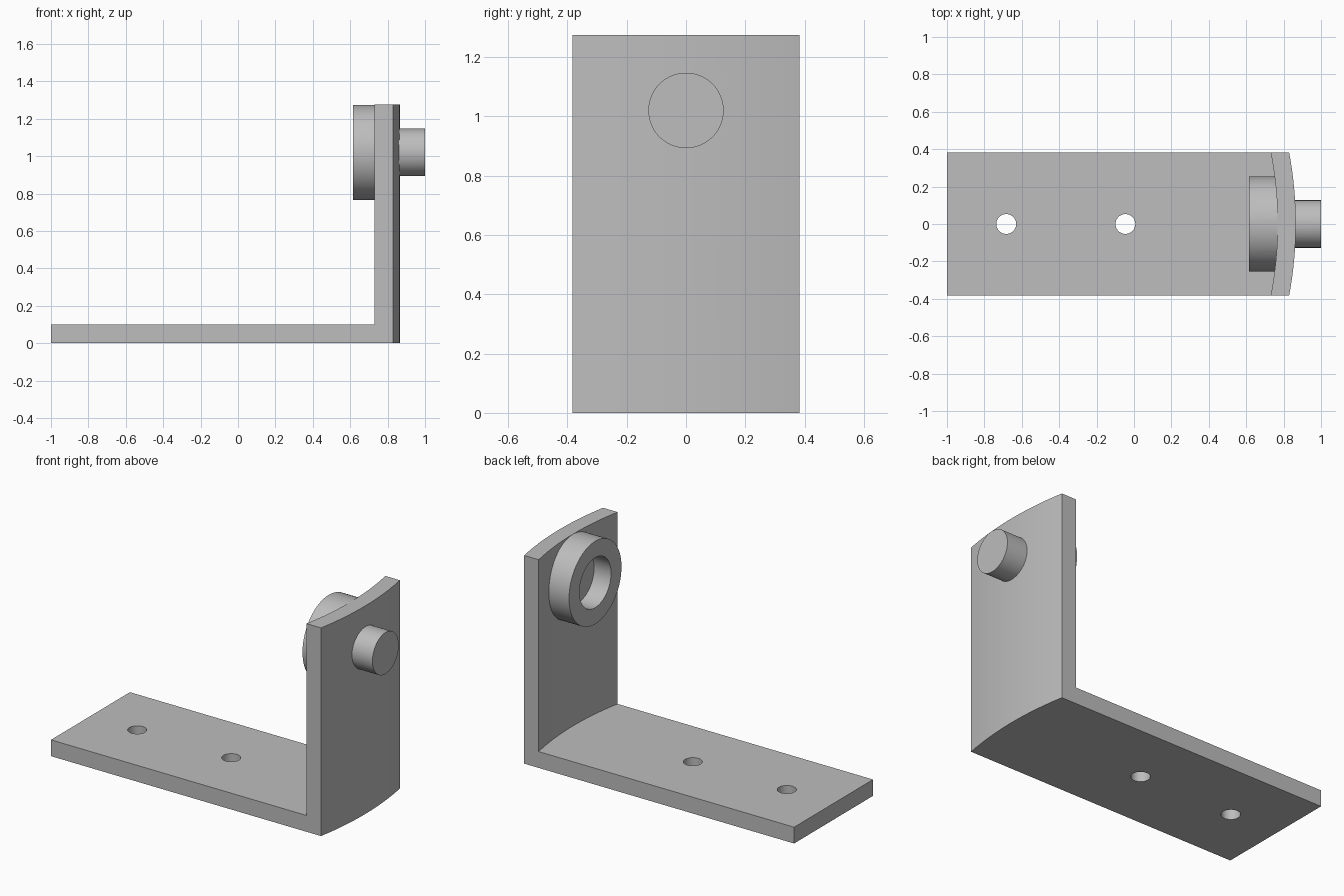
import bpy, bmesh, math
from mathutils import Matrix

cube = bpy.data.objects.get("Cube")
if cube:
    bpy.data.objects.remove(cube, do_unlink=True)

grey = bpy.data.materials.new("plain grey")
grey.use_nodes = True
COLOUR = (0.51, 0.51, 0.51, 1)
grey.diffuse_color = COLOUR
grey.node_tree.nodes["Principled BSDF"].inputs["Base Color"].default_value = COLOUR

HALF_W = 0.382      # half the bracket depth
HEIGHT = 1.275
BORE_Z = 1.02
ARC_X = -1.215      # centre of the wall's curvature


def finish(bm, name):
    bmesh.ops.recalc_face_normals(bm, faces=bm.faces)
    mesh = bpy.data.meshes.new(name)
    bm.to_mesh(mesh)
    bm.free()
    mesh.materials.append(grey)
    obj = bpy.data.objects.new(name, mesh)
    bpy.context.collection.objects.link(obj)
    return obj


def prism(name, outline, height):
    bm = bmesh.new()
    face = bm.faces.new([bm.verts.new((x, y, 0)) for x, y in outline])
    top = bmesh.ops.extrude_face_region(bm, geom=[face])["geom"]
    verts = [v for v in top if isinstance(v, bmesh.types.BMVert)]
    bmesh.ops.translate(bm, verts=verts, vec=(0, 0, height))
    return finish(bm, name)


def cylinder(name, radius, start, end, axis, centre, sides=64):
    """Cylinder from start to end along the X or Z axis."""
    bm = bmesh.new()
    bmesh.ops.create_cone(bm, cap_ends=True, segments=sides, radius1=radius,
                          radius2=radius, depth=end - start)
    middle = (start + end) / 2
    if axis == "X":
        turn = Matrix.Translation((middle, 0, centre)) @ Matrix.Rotation(math.pi / 2, 4, "Y")
    else:
        turn = Matrix.Translation((centre, 0, middle))
    bm.transform(turn)
    return finish(bm, name)


def combine(target, tool, operation):
    mod = target.modifiers.new(operation.lower(), "BOOLEAN")
    mod.operation = operation
    mod.solver = "EXACT"
    mod.object = tool
    bpy.context.view_layer.objects.active = target
    bpy.ops.object.modifier_apply(modifier=mod.name)
    bpy.data.objects.remove(tool, do_unlink=True)


def arc(radius, steps=32):
    ys = [HALF_W * (2 * i / steps - 1) for i in range(steps + 1)]
    return [(ARC_X + math.sqrt(radius ** 2 - y * y), y) for y in ys]


# Curved upright wall
bracket = prism("bracket", arc(2.08) + arc(1.983)[::-1], HEIGHT)

# Flat base plate, ending inside the wall
base = [(-1, -HALF_W), (0.8, -HALF_W), (0.8, HALF_W), (-1, HALF_W)]
combine(bracket, prism("base_plate", base, 0.1), "UNION")

# Collar on the inner side and spout on the outer side
combine(bracket, cylinder("collar", 0.254, 0.615, 0.8, "X", BORE_Z), "UNION")
combine(bracket, cylinder("spout", 0.127, 0.8, 1, "X", BORE_Z), "UNION")

# Through bore and wider counterbore
combine(bracket, cylinder("bore", 0.104, 0.4, 1.2, "X", BORE_Z), "DIFFERENCE")
combine(bracket, cylinder("counterbore", 0.153, 0.4, 0.73, "X", BORE_Z), "DIFFERENCE")

# Screw holes in the base
for x in (-0.683, -0.046):
    combine(bracket, cylinder("screw_hole", 0.053, -0.2, 0.3, "Z", x, 48), "DIFFERENCE")

bpy.ops.object.select_all(action="DESELECT")
bracket.select_set(True)
bpy.context.view_layer.objects.active = bracket
bpy.ops.object.shade_smooth_by_angle(angle=math.radians(30))
